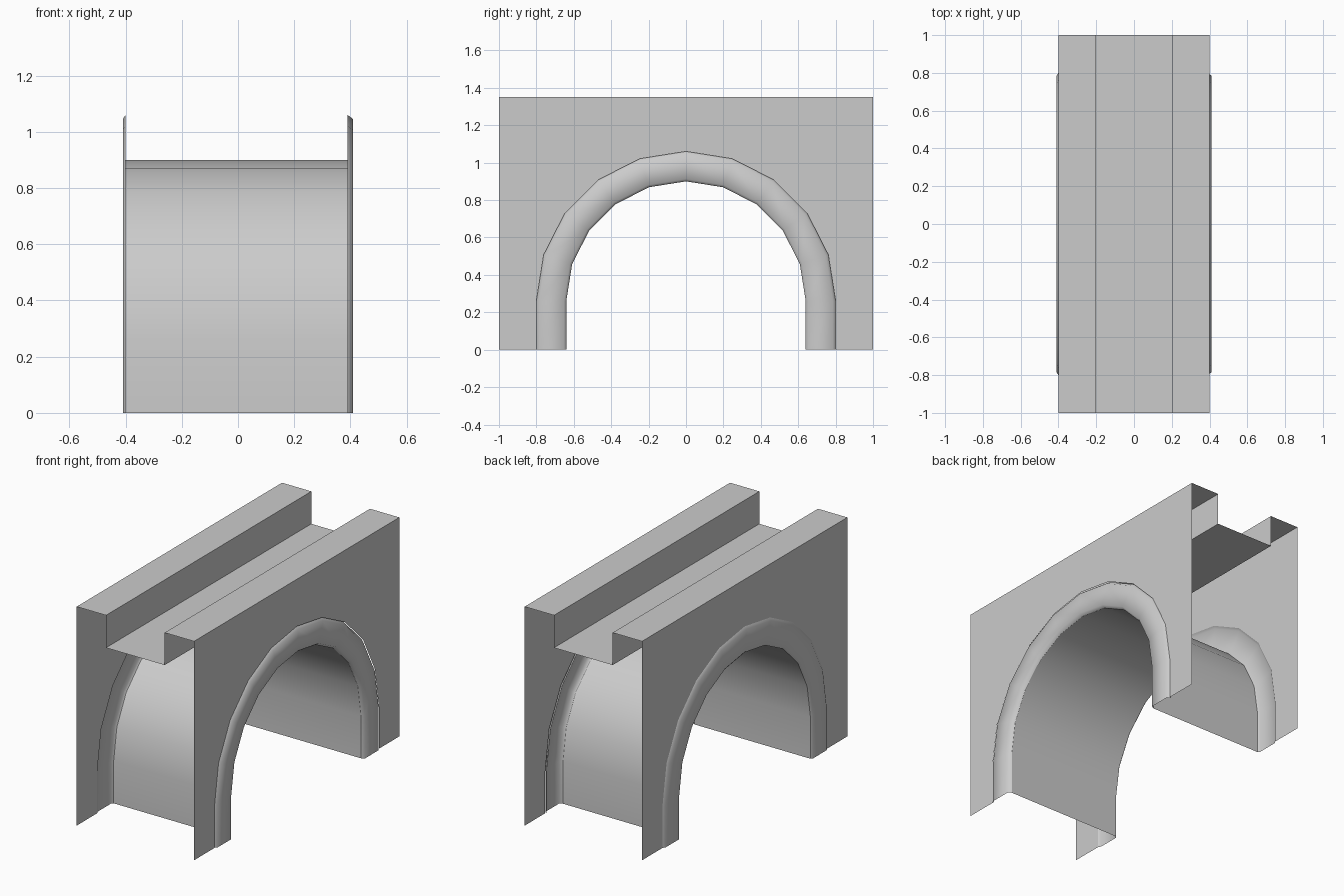
import bpy, math

cube = bpy.data.objects.get("Cube")
if cube:
    bpy.data.objects.remove(cube, do_unlink=True)

HALF_WIDTH, TOP, DECK = 0.4, 1.35, 1.15
SPRING = 0.26                    # height where the round arch begins
OUTER, INNER = 0.8, 0.64         # trim and barrel radii

stone = bpy.data.materials.new("plain_grey")
stone.use_nodes = True
GREY = (0.6, 0.6, 0.6, 1)
stone.diffuse_color = GREY
stone.node_tree.nodes["Principled BSDF"].inputs["Base Color"].default_value = GREY


def make(name, verts, faces, smooth=None):
    mesh = bpy.data.meshes.new(name)
    mesh.from_pydata(verts, [], faces)
    mesh.materials.append(stone)
    obj = bpy.data.objects.new(name, mesh)
    bpy.context.collection.objects.link(obj)
    if smooth:
        bpy.ops.object.select_all(action='DESELECT')
        obj.select_set(True)
        bpy.context.view_layer.objects.active = obj
        bpy.ops.object.shade_smooth_by_angle(angle=math.radians(smooth))
    return obj


def loft(name, rows, smooth=None, flip=False):
    """Join equal rows of points into one open sheet."""
    n = len(rows[0])
    faces = []
    for i in range(len(rows) - 1):
        for j in range(n - 1):
            f = (i * n + j, i * n + j + 1, (i + 1) * n + j + 1, (i + 1) * n + j)
            faces.append(f[::-1] if flip else f)
    return make(name, [p for row in rows for p in row], faces, smooth)


def arch(radius, x):
    """Stilted round arch from the -y foot over to the +y foot."""
    bend = [math.pi * (1 - k / 10) for k in range(11)]
    curve = [(x, radius * math.cos(a), SPRING + radius * math.sin(a)) for a in bend]
    return [(x, -radius, 0)] + curve + [(x, radius, 0)]


# Deck with a raised hollow parapet on each side
section = [(-HALF_WIDTH, TOP), (-0.2, TOP), (-0.2, DECK),
           (0.2, DECK), (0.2, TOP), (HALF_WIDTH, TOP)]
loft("deck_and_parapets", [[(x, y, z) for x, z in section] for y in (-1, 1)])

# Vaulted underside
loft("arch_barrel", [arch(INNER, -HALF_WIDTH), arch(INNER, 0.39)], smooth=40, flip=True)

for side, label, root in ((-1, "right", 0.4), (1, "left", 0.39)):
    # Side wall sheet, cut away around the arch
    x = side * HALF_WIDTH
    outline = arch(OUTER, x) + [(x, 1, 0), (x, 1, TOP), (x, -1, TOP), (x, -1, 0)]
    order = list(range(len(outline)))
    make(label + "_wall", outline, [order if side < 0 else order[::-1]])

    # Raised trim with bevelled edges
    bevel = [(OUTER, root), (OUTER - 0.015, 0.41), (INNER + 0.013, 0.41), (INNER, root)]
    loft(label + "_arch_trim", [arch(r, side * d) for r, d in bevel],
         smooth=70, flip=side < 0)
